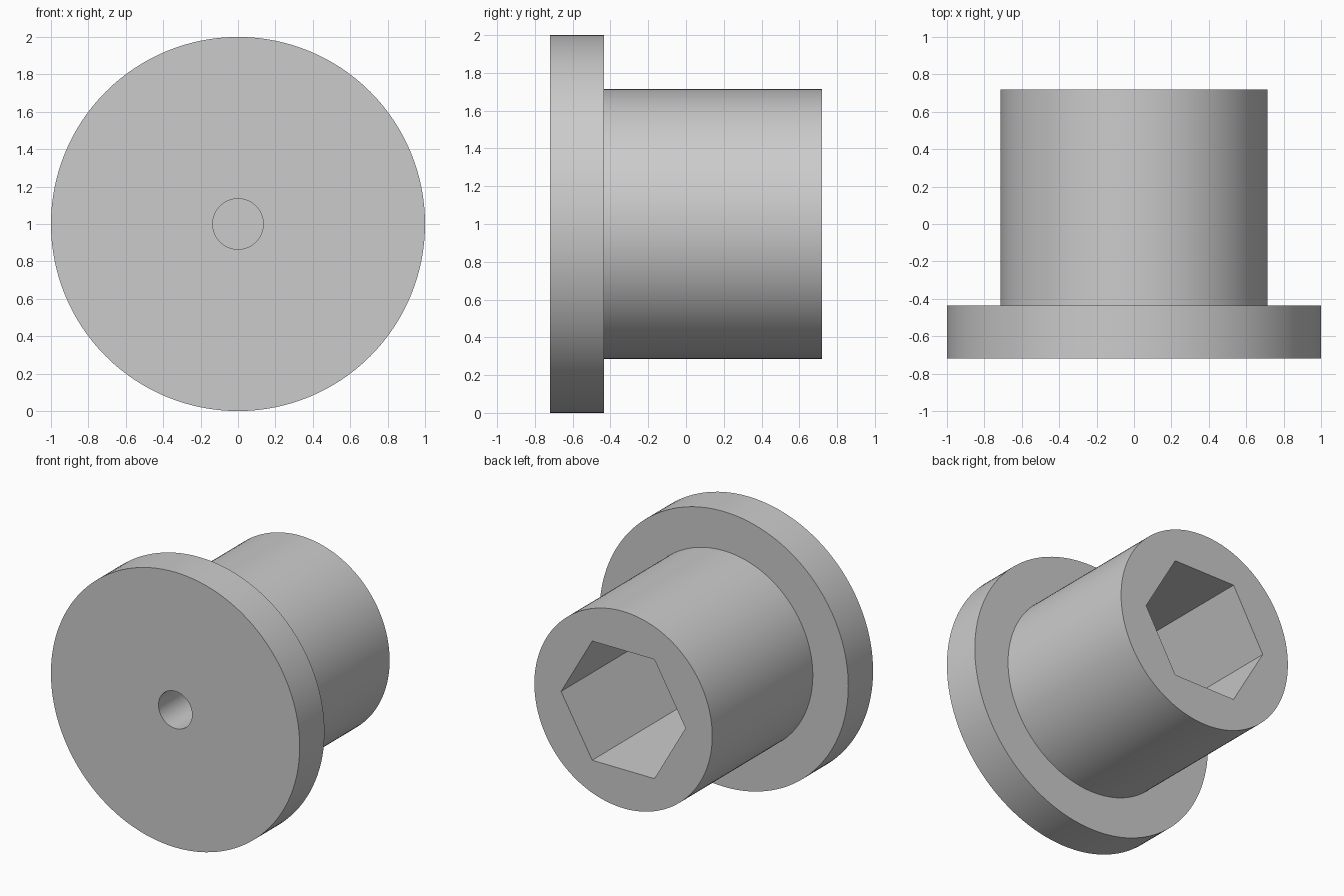
import bpy, bmesh, math
from mathutils import Matrix, Vector

default_cube = bpy.data.objects.get("Cube")
if default_cube:
    bpy.data.objects.remove(default_cube, do_unlink=True)

FRONT, STEP, BACK = -0.72, -0.435, 0.72
FLANGE_R, SLEEVE_R, HOLE_R, HEX_R = 1.0, 0.715, 0.135, 0.5
HOLE_DEPTH, POCKET_DEPTH = 0.37, 1.05
SEGMENTS = 128

grey = bpy.data.materials.new("plain grey")
grey.use_nodes = True
grey.diffuse_color = (0.6, 0.6, 0.6, 1)
grey.node_tree.nodes["Principled BSDF"].inputs["Base Color"].default_value = grey.diffuse_color


def make_object(name, bm):
    bmesh.ops.recalc_face_normals(bm, faces=bm.faces)
    mesh = bpy.data.meshes.new(name)
    bm.to_mesh(mesh)
    bm.free()
    mesh.materials.append(grey)
    obj = bpy.data.objects.new(name, mesh)
    bpy.context.collection.objects.link(obj)
    return obj


def lathe(name, profile, height):
    """Revolve (radius, y) points around the y axis at the given height."""
    bm = bmesh.new()
    verts = [bm.verts.new((r, y, height)) for r, y in profile]
    edges = [bm.edges.new(pair) for pair in zip(verts, verts[1:])]
    bmesh.ops.spin(bm, geom=verts + edges, cent=(0, 0, height), axis=(0, 1, 0),
                   angle=math.tau, steps=SEGMENTS, use_merge=False)
    bmesh.ops.remove_doubles(bm, verts=bm.verts, dist=1e-4)
    return make_object(name, bm)


# Flange and sleeve in one turned piece, with the blind hole in the front
bushing = lathe("flanged_bushing", [
    (0, FRONT + HOLE_DEPTH), (HOLE_R, FRONT + HOLE_DEPTH), (HOLE_R, FRONT),
    (FLANGE_R, FRONT), (FLANGE_R, STEP), (SLEEVE_R, STEP),
    (SLEEVE_R, BACK), (0, BACK)], FLANGE_R)

# Hexagonal prism that cuts the pocket, corners pointing sideways
overshoot = 0.1
depth = POCKET_DEPTH + overshoot
bm = bmesh.new()
bmesh.ops.create_cone(
    bm, cap_ends=True, segments=6, radius1=HEX_R, radius2=HEX_R, depth=depth)
corner = bm.verts[:][0].co
turn = Matrix.Rotation(-math.atan2(corner.y, corner.x), 4, 'Z')
place = Matrix.Translation(Vector((0, BACK + overshoot - depth / 2, FLANGE_R)))
bm.transform(place @ Matrix.Rotation(math.pi / 2, 4, 'X') @ turn)
cutter = make_object("hex_pocket_cutter", bm)
cutter.hide_render = True

# Cut the pocket, then discard the cutter
cut = bushing.modifiers.new("hex pocket", 'BOOLEAN')
cut.operation = 'DIFFERENCE'
cut.solver = 'EXACT'
cut.object = cutter
bpy.ops.object.select_all(action='DESELECT')
bpy.context.view_layer.objects.active = bushing
bushing.select_set(True)
bpy.ops.object.modifier_apply(modifier=cut.name)
bpy.data.objects.remove(cutter, do_unlink=True)

bpy.ops.object.shade_smooth_by_angle(angle=math.radians(30))
